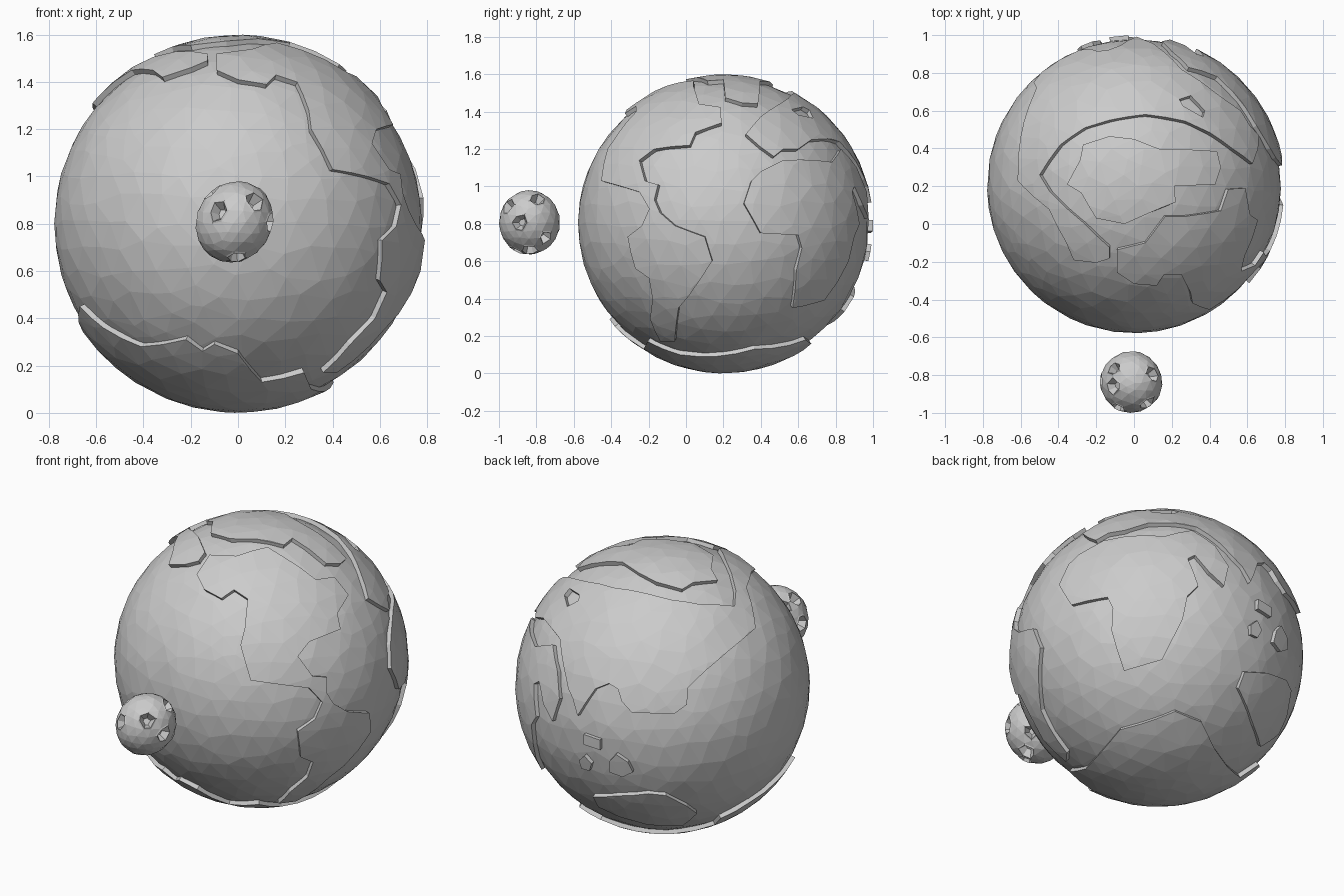
import bpy, bmesh, math, random
from mathutils import Vector, geometry

if "Cube" in bpy.data.objects:
    bpy.data.objects.remove(bpy.data.objects["Cube"])

random.seed(4)
CENTRE = Vector((0, 0.2, 0.8))
R_LAND, R_SEA, R_FOOT = 0.80, 0.778, 0.765

grey = bpy.data.materials.new("light grey")
grey.diffuse_color = (0.6, 0.6, 0.6, 1)
grey.use_nodes = True
grey.node_tree.nodes["Principled BSDF"].inputs["Base Color"].default_value = grey.diffuse_color

# Axis-aligned drawing planes: F front, K back, R right, L left, T top, D bottom
PLANES = {"F": (0, 2, 1, -1), "K": (0, 2, 1, 1), "R": (1, 2, 0, 1),
          "L": (1, 2, 0, -1), "T": (0, 1, 2, 1), "D": (0, 1, 2, -1)}


def project(plane, pts):
    """Points drawn on a plane (world units) projected onto the unit sphere."""
    i, j, k, sign = PLANES[plane]
    out = []
    for a, b in pts:
        p = Vector((0, 0, 0))
        p[i], p[j] = a - CENTRE[i], b - CENTRE[j]
        p[k] = sign * math.sqrt(max(0, R_LAND ** 2 - p[i] ** 2 - p[j] ** 2))
        out.append(p.normalized())
    return out


def outline(*parts):
    return [d for plane, pts in parts for d in project(plane, pts)]


def add_object(name, verts, faces, loc):
    me = bpy.data.meshes.new(name)
    me.from_pydata(verts, [], faces)
    me.materials.append(grey)
    ob = bpy.data.objects.new(name, me)
    ob.location = loc
    bpy.context.collection.objects.link(ob)
    return ob


def ico(sub, jitter):
    """Unit icosphere with irregular facets."""
    bm = bmesh.new()
    bmesh.ops.create_icosphere(bm, subdivisions=sub, radius=1)
    for v in bm.verts:
        v.co = (v.co + Vector([random.uniform(-jitter, jitter) for _ in range(3)])).normalized()
    return bm


# Ocean ball
bm = ico(4, 0.035)
SPHERE = [v.co.copy() for v in bm.verts]
bm.faces.ensure_lookup_table()
add_object("ocean", [p * R_SEA for p in SPHERE],
           [[v.index for v in f.verts] for f in bm.faces], CENTRE)
bm.free()


def inside(p, rings):
    hit = False
    for ring in rings:
        for a, b in zip(ring, ring[1:] + ring[:1]):
            if (a.y > p.y) != (b.y > p.y) and p.x < a.x + (b.x - a.x) * (p.y - a.y) / (b.y - a.y):
                hit = not hit
    return hit


def land(name, *loops):
    """Raised plate with a coast wall; loops after the first are lakes."""
    c = sum(loops[0], Vector((0, 0, 0))).normalized()
    e1 = c.orthogonal().normalized()
    e2 = c.cross(e1)

    def flat(d):
        k = 2 / (1 + d.dot(c))
        return Vector((d.dot(e1) * k, d.dot(e2) * k))

    def lift(q):
        s = q.length_squared / 4
        return (e1 * q.x + e2 * q.y + c * (1 - s)) / (1 + s)

    rings = []
    for loop in loops:
        ring = []
        for a, b in zip(loop, loop[1:] + loop[:1]):
            n = max(1, round((a - b).length / 0.13))
            ring += [flat(a.lerp(b, t / n).normalized()) for t in range(n)]
        rings.append(ring)
    pts, edges = [], []
    for ring in rings:
        s, n = len(pts), len(ring)
        pts += ring
        edges += [(s + i, s + (i + 1) % n) for i in range(n)]
    coast = list(pts)
    for d in SPHERE:
        if d.dot(c) > -0.8:
            q = flat(d)
            if inside(q, rings) and min((q - p).length for p in coast) > 0.05:
                pts.append(q)
    vs, _, tris, *_ = geometry.delaunay_2d_cdt(pts, edges, [], 0, 1e-5)
    tris = [list(t) for t in tris if inside(sum((vs[i] for i in t), Vector((0, 0))) / 3, rings)]
    dirs = [lift(v) for v in vs]
    used = {(t[i], t[(i + 1) % 3]) for t in tris for i in range(3)}
    n = len(dirs)
    walls = [(b, a, a + n, b + n) for a, b in used if (b, a) not in used]
    ob = add_object(name, [d * R_LAND for d in dirs] + [d * R_FOOT for d in dirs],
                    tris + walls, CENTRE)
    bm = bmesh.new()
    bm.from_mesh(ob.data)
    bmesh.ops.delete(bm, geom=[v for v in bm.verts if not v.link_faces], context='VERTS')
    bm.to_mesh(ob.data)
    bm.free()


# Continents
land("north_west_continent", outline(
    ("F", [(-.09, 1.52), (-.09, 1.45), (0, 1.41), (.12, 1.39), (.16, 1.43), (.25, 1.4), (.3, 1.28),
           (.31, 1.2), (.4, 1.03), (.55, 1.0), (.64, .97), (.69, .88)]),
    ("R", [(-.14, .86), (-.17, .93), (-.15, 1.01), (-.22, 1.03), (-.25, 1.14), (-.17, 1.2),
           (.02, 1.22), (.05, 1.29), (.19, 1.34)]),
    ("T", [(.5, .185), (.46, .07), (.27, .04), (.165, .04), (.06, -.1)])))

land("south_west_continent", outline(
    ("F", [(.69, .88), (.67, .79), (.61, .73), (.6, .56), (.63, .51), (.58, .4), (.475, .29), (.36, .17)]),
    ("R", [(-.06, .17), (-.04, .35), (.02, .42), (.14, .6), (.1, .73), (-.06, .79), (-.14, .86)])))

land("southern_continent", outline(
    ("R", [(.52, 1.14), (.4, 1.08), (.35, 1.03), (.31, .91), (.4, .75), (.6, .74), (.62, .67),
           (.59, .55), (.57, .35), (.63, .36), (.74, .39), (.87, .6), (.9, .73)]),
    ("K", [(.33, .8), (.37, .97), (.33, 1.0), (.27, .9), (.19, .83), (.15, .97), (.2, 1.1),
           (.29, 1.2), (.36, 1.17), (.44, 1.13)]),
    ("R", [(.7, 1.14)])))

land("great_continent", outline(
    ("R", [(.47, 1.16), (.4, 1.21), (.32, 1.28)]),
    ("T", [(.52, .4), (.4, .485), (.27, .545), (.06, .58), (-.13, .55), (-.26, .51), (-.39, .42),
           (-.5, .26), (-.445, .17), (-.26, 0)]),
    ("F", [(-.13, 1.52), (-.13, 1.49), (-.2, 1.46), (-.32, 1.42), (-.36, 1.45), (-.45, 1.45), (-.6, 1.35)]),
    ("L", [(.23, 1.31), (.46, 1.26), (.62, 1.19), (.72, 1.12), (.75, 1.035)]),
    ("K", [(-.487, .99), (-.29, .99), (-.23, 1.04), (-.196, 1.1), (-.14, 1.12), (-.07, 1.08),
           (.015, .915), (.06, 1.0), (.1, 1.04), (.16, 1.13), (.25, 1.24), (.35, 1.255)]),
    ("R", [(.67, 1.25), (.6, 1.2), (.52, 1.2)])),
    outline(("T", [(.24, .66), (.3, .68), (.375, .6), (.365, .565), (.26, .625)])))

land("north_ice_cap", outline(
    ("T", [(-.355, .21), (-.285, .34), (-.27, .42), (-.13, .465), (0, .45), (.14, .395), (.44, .385),
           (.46, .3), (.43, .21), (.215, .2), (.22, .115), (.085, .06), (-.05, 0), (-.2, .03), (-.28, .165)])))

land("south_ice_cap", outline(
    ("F", [(-.67, .45), (-.57, .36), (-.41, .28), (-.22, .31), (-.15, .26), (-.1, .29), (0, .25),
           (.1, .13), (.28, .17), (.31, .1)]),
    ("R", [(.07, .09), (.365, .13), (.55, .15), (.64, .18)]),
    ("D", [(.09, .67), (-.08, .576), (-.25, .48), (-.44, .36), (-.52, .42)]),
    ("L", [(.3, .31), (.1, .38)])))

land("island_continent", outline(
    ("K", [(-.02, .41), (-.18, .46), (-.35, .5), (-.43, .49), (-.49, .4), (-.5, .33), (-.39, .22),
           (-.24, .235), (-.12, .28), (-.02, .33)])))

# Small islands
land("island_a", outline(("K", [(-.03, .82), (-.13, .81), (-.13, .75), (-.03, .76)])))
land("island_b", outline(("K", [(-.03, .69), (-.07, .65), (-.05, .6), (0, .6), (.01, .65)])))
land("island_c", outline(("K", [(-.22, .74), (-.28, .7), (-.3, .64), (-.24, .6), (-.17, .62), (-.18, .69)])))

# Moon: lumpy ball whose dissolved vertices become crater floors
bm = ico(3, 0.05)
craters = [(-.3, -.9, .2), (.6, -.65, .5), (0, -.55, -.85), (1, -.2, 0), (.55, .35, .75), (-.55, .55, .65),
           (-.55, -.2, .8), (.75, .5, -.35), (-1, 0, -.1), (-.1, 1, -.05), (-.4, .5, -.8), (.45, .1, -.9)]
for c in craters:
    d = Vector(c).normalized()
    v = max((v for v in bm.verts if len(v.link_faces) >= 5), key=lambda q: q.co.normalized().dot(d))
    ring = {w for f in v.link_faces for w in f.verts if w != v}
    bmesh.ops.dissolve_verts(bm, verts=[v])
    rim = max(bm.faces, key=lambda f: len(ring & set(f.verts)))
    bmesh.ops.inset_individual(bm, faces=[rim], thickness=0.05, depth=0.03)
    floor = bmesh.ops.extrude_discrete_faces(bm, faces=[rim])["faces"][0]
    mid = floor.calc_center_median()
    bowl = list(floor.verts)
    # Join the sunken floor to its rim with sloping sides
    lip = [w.co.copy() for w in bowl]
    for w in bowl:
        w.co = mid + (w.co - mid) * 0.45 - mid.normalized() * 0.25
    bmesh.ops.remove_doubles(bm, verts=bm.verts[:], dist=1e-5)
for v in bm.verts:
    v.co = Vector((v.co.x * .163 + v.co.z * .015, v.co.y * .163, v.co.z * .172))
me = bpy.data.meshes.new("moon")
bm.to_mesh(me)
bm.free()
me.materials.append(grey)
moon = bpy.data.objects.new("moon", me)
moon.location = (-.015, -.837, .808)
bpy.context.collection.objects.link(moon)
